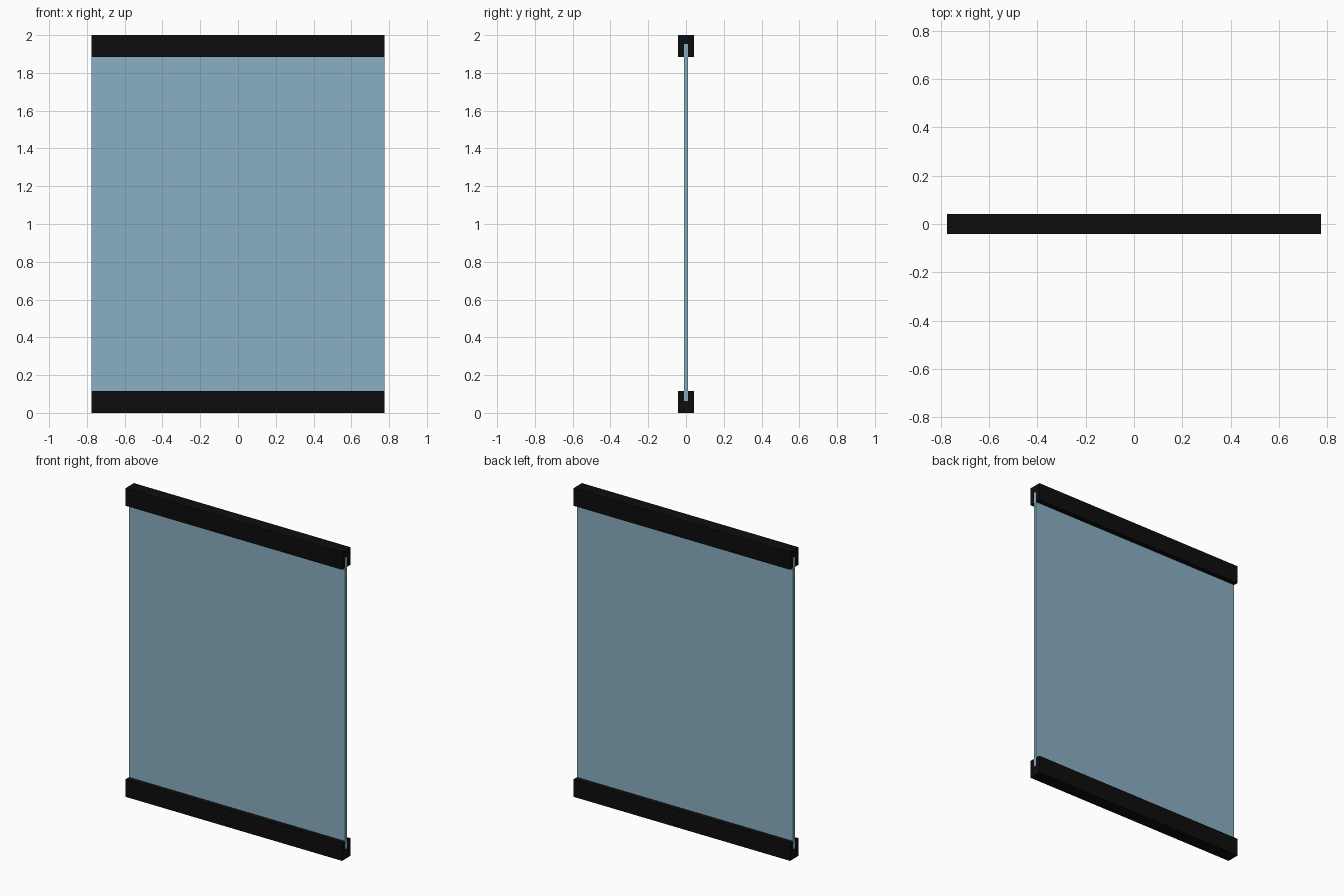
import bpy
import bmesh

cube = bpy.data.objects.get("Cube")
if cube:
    bpy.data.objects.remove(cube, do_unlink=True)

HALF_X = 0.775      # half the panel length
RAIL_Y = 0.042      # half the rail depth
GLASS_Y = 0.01      # half the glass thickness
RAIL_H = 0.115


def make_material(name, color):
    mat = bpy.data.materials.new(name)
    mat.use_nodes = True
    mat.diffuse_color = color
    mat.node_tree.nodes["Principled BSDF"].inputs["Base Color"].default_value = color
    return mat


def extrude_profile(name, profile, mat):
    """Extrude a closed (y, z) outline along the full panel length."""
    bm = bmesh.new()
    face = bm.faces.new([bm.verts.new((-HALF_X, y, z)) for y, z in profile])
    result = bmesh.ops.extrude_face_region(bm, geom=[face])
    moved = [v for v in result["geom"] if isinstance(v, bmesh.types.BMVert)]
    bmesh.ops.translate(bm, verts=moved, vec=(2 * HALF_X, 0, 0))
    bmesh.ops.recalc_face_normals(bm, faces=bm.faces)
    mesh = bpy.data.meshes.new(name)
    bm.to_mesh(mesh)
    bm.free()
    mesh.materials.append(mat)
    obj = bpy.data.objects.new(name, mesh)
    bpy.context.collection.objects.link(obj)
    return obj


def channel(outer, slot, lip):
    """U-shaped outline: closed outer edge, slot floor and open lip heights."""
    half = [(RAIL_Y, outer), (RAIL_Y, lip), (GLASS_Y, lip), (GLASS_Y, slot)]
    return half + [(-y, z) for y, z in reversed(half)]


black = make_material("matte black", (0.004, 0.004, 0.004, 1))
blue = make_material("blue glass", (0.25, 0.43, 0.54, 1))

# Slotted rails
GLASS_LOW, GLASS_HIGH = 0.063, 1.953
extrude_profile("bottom_rail", channel(0, GLASS_LOW, RAIL_H), black)
extrude_profile("top_rail", channel(2, GLASS_HIGH, 2 - RAIL_H), black)

# Glass pane seated in both slots
extrude_profile("glass_pane", [(-GLASS_Y, GLASS_LOW), (GLASS_Y, GLASS_LOW),
                               (GLASS_Y, GLASS_HIGH), (-GLASS_Y, GLASS_HIGH)], blue)
